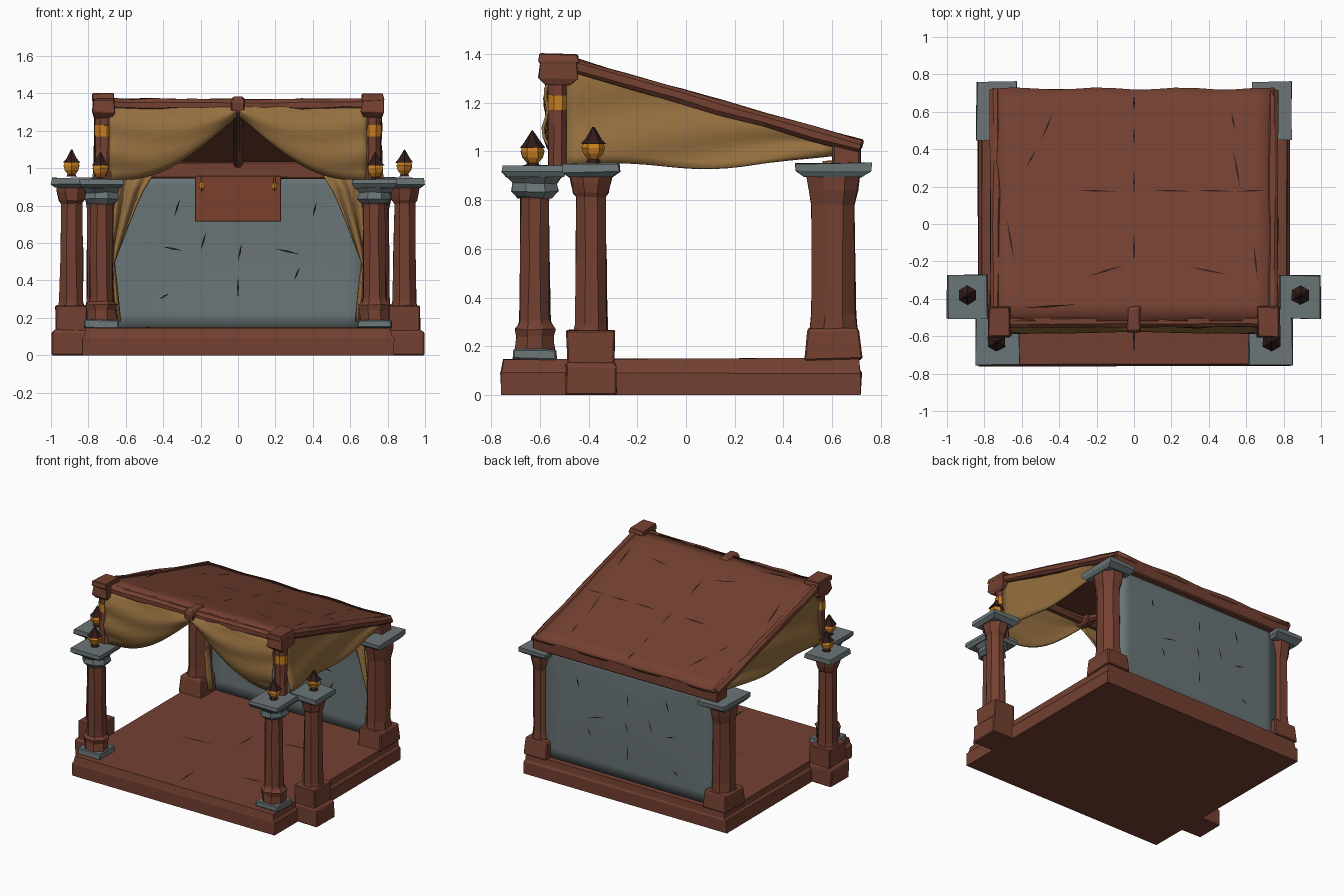
import bpy, bmesh, math, random
from mathutils import Vector

if "Cube" in bpy.data.objects:
    bpy.data.objects.remove(bpy.data.objects["Cube"])
random.seed(4)


def material(name, rgb):
    m = bpy.data.materials.new(name)
    m.diffuse_color = (*rgb, 1)
    m.use_nodes = True
    m.node_tree.nodes["Principled BSDF"].inputs["Base Color"].default_value = m.diffuse_color
    return m


WOOD = material("red_brown_wood", (0.175, 0.052, 0.031))
BANNER = material("rust_banner", (0.20, 0.053, 0.027))
SLATE = material("slate_grey", (0.145, 0.178, 0.185))
CLOTH = material("ochre_cloth", (0.30, 0.16, 0.05))
GOLD = material("orange_gold", (0.58, 0.21, 0.015))
DARK = material("dark_brown", (0.03, 0.012, 0.011))


def roof_z(y):
    return 1.365 - 0.28 * (y + 0.42)


def finish(name, bm, mat, bevel=0.0, smooth=False):
    bmesh.ops.recalc_face_normals(bm, faces=bm.faces)
    me = bpy.data.meshes.new(name)
    bm.to_mesh(me)
    bm.free()
    me.materials.append(mat)
    ob = bpy.data.objects.new(name, me)
    bpy.context.collection.objects.link(ob)
    if smooth:
        for p in me.polygons:
            p.use_smooth = True
    if bevel:
        b = ob.modifiers.new("worn_edges", 'BEVEL')
        b.width, b.segments = bevel, 1
    return ob


def loft(name, cx, cy, rings, mat, sides=4, jitter=0.004, bevel=0.0):
    """Stack of polygon rings (z, half width x, half width y)."""
    bm = bmesh.new()
    k = 1 / math.cos(math.pi / sides)
    loops = []
    for z, hx, hy in rings:
        loop = []
        for i in range(sides):
            a = 2 * math.pi * (i + 0.5) / sides
            j = [random.uniform(-jitter, jitter) for _ in range(3)]
            loop.append(bm.verts.new((cx + hx * k * math.cos(a) + j[0],
                                      cy + hy * k * math.sin(a) + j[1],
                                      max(0, z + j[2] * (z > 0)))))
        loops.append(loop)
    for a, b in zip(loops, loops[1:]):
        for i in range(sides):
            n = (i + 1) % sides
            bm.faces.new((a[i], a[n], b[n], b[i]))
    bm.faces.new(loops[0][::-1])
    bm.faces.new(loops[-1])
    return finish(name, bm, mat, bevel)


def box(name, lo, hi, mat, bevel=0.008, jitter=0.003):
    cx, cy = (lo[0] + hi[0]) / 2, (lo[1] + hi[1]) / 2
    hx, hy = (hi[0] - lo[0]) / 2, (hi[1] - lo[1]) / 2
    return loft(name, cx, cy, [(lo[2], hx, hy), (hi[2], hx, hy)], mat, 4, jitter, bevel)


def beam(name, a, b, r, mat, sides=8):
    """Rough round timber between two points, with slight knots."""
    a, b = Vector(a), Vector(b)
    ob = loft(name, 0, 0, [(t / 6 * (b - a).length, rr, rr) for t, rr in
              ((0, r), (1, r * .92), (2.2, r), (3, r * 1.05), (4, r * .93), (5, r), (6, r))], mat, sides)
    ob.location = a
    ob.rotation_euler = (b - a).to_track_quat('Z', 'Y').to_euler()
    return ob


def cloth(name, fn, mat, nu=20, nv=10, thick=0.012):
    """Draped sheet from a function of (u, v)."""
    bm = bmesh.new()
    g = [[bm.verts.new(fn(i / nu, j / nv)) for j in range(nv + 1)] for i in range(nu + 1)]
    for i in range(nu):
        for j in range(nv):
            bm.faces.new((g[i][j], g[i + 1][j], g[i + 1][j + 1], g[i][j + 1]))
    ob = finish(name, bm, mat, smooth=True)
    s = ob.modifiers.new("thickness", 'SOLIDIFY')
    s.thickness, s.offset = thick, 0
    return ob


def cracks(name, lines, place, w=0.005):
    """Thin dark slivers laid on a surface."""
    bm = bmesh.new()
    for x0, y0, x1, y1 in lines:
        d = Vector((x1 - x0, y1 - y0)).normalized() * w
        mx, my = (x0 + x1) / 2, (y0 + y1) / 2
        pts = ((x0, y0), (mx - d.y, my + d.x), (x1, y1), (mx + d.y, my - d.x))
        bm.faces.new([bm.verts.new(place(*p)) for p in pts])
    finish(name, bm, DARK)


def finial(name, cx, cy, z):
    loft(name + "_neck", cx, cy, [(z, .028, .028), (z + .02, .014, .014)], DARK, 6, 0.001)
    loft(name + "_bulb", cx, cy, [(z + .01, .018, .018), (z + .035, .036, .036), (z + .06, .042, .042),
                                  (z + .082, .034, .034)], GOLD, 6, 0.002)
    loft(name + "_tip", cx, cy, [(z + .075, .046, .046), (z + .095, .03, .03), (z + .145, .003, .003)], DARK, 6, 0.002)


# platform with a front step lip
loft("platform", 0, -0.02, [(0, .835, .74), (.09, .835, .74), (.105, .82, .735), (.15, .815, .73)], WOOD)

for s, side in ((-1, "left"), (1, "right")):
    # front columns
    x, y = s * 0.73, -0.62
    loft(side + "_front_foot", x, y, [(.145, .095, .09), (.19, .09, .085)], SLATE, bevel=.006)
    loft(side + "_front_column", x, y, [(.185, .078, .08), (.24, .078, .075), (.27, .085, .082), (.29, .066, .066),
         (.31, .062, .062), (.55, .059, .06), (.80, .057, .058), (.84, .065, .065)], WOOD, 8)
    loft(side + "_front_capital", x, y, [(.81, .07, .07), (.835, .092, .095), (.87, .085, .09), (.895, .10, .11)], SLATE, 8)
    loft(side + "_front_capital_slab", x, y, [(.895, .105, .115), (.915, .118, .135), (.94, .115, .13)], SLATE)
    finial(side + "_front_finial", x + s * .005, y - .01, .94)

    # outer side columns on plinths
    x, y = s * 0.89, -0.39
    loft(side + "_outer_plinth_base", x, y, [(0, .105, .105), (.12, .105, .105), (.135, .09, .1)], WOOD, bevel=.006)
    loft(side + "_outer_plinth", x, y, [(.12, .085, .095), (.265, .085, .10)], WOOD, bevel=.006)
    loft(side + "_outer_column", x, y, [(.26, .068, .07), (.29, .064, .066), (.55, .06, .061), (.81, .056, .058),
         (.83, .068, .07), (.87, .075, .08), (.91, .08, .088)], WOOD, 8)
    loft(side + "_outer_capital_slab", x, y, [(.895, .09, .09), (.915, .112, .118), (.95, .105, .115)], SLATE)
    finial(side + "_outer_finial", x, y + .01, .955)

    # back columns
    x, y = s * 0.735, 0.605
    loft(side + "_back_foot", x, y, [(.145, .095, .118), (.26, .088, .105), (.275, .08, .10)], WOOD, bevel=.006)
    loft(side + "_back_column", x, y, [(.27, .078, .095), (.33, .072, .09), (.78, .07, .088), (.84, .082, .1), (.91, .088, .11)], WOOD, 8)
    loft(side + "_back_capital_slab", x, y, [(.895, .09, .12), (.92, .108, .155), (.95, .105, .155)], SLATE)

    # tall posts holding the roof front
    x, y = s * 0.72, -0.525
    loft(side + "_roof_post", x, y, [(.92, .048, .04), (1.1, .043, .037), (1.29, .045, .038)], WOOD, 8)
    loft(side + "_post_band", x, y, [(1.17, .045, .041), (1.23, .046, .041)], GOLD, 8, 0.001)
    loft(side + "_post_head", x, y + .003, [(1.27, .048, .05), (1.30, .062, .082), (1.36, .056, .075), (1.365, .06, .082),
         (1.4, .056, .078)], WOOD, 4, bevel=.006)

    # sloping rail at the roof edge
    beam(side + "_roof_rail", (s * .74, -.45, roof_z(-.45) - .025), (s * .74, .715, roof_z(.715) - .03), .03, WOOD)

    # front drape, gathered at the centre and falling to the posts
    def front_drape(u, v, s=s):
        x = .01 + .68 * u
        top = 1.335
        low = 1.29 - .35 * math.sin(min(1, x / .6) * math.pi / 2)
        bulge = .035 * math.sin(v * math.pi) + .012 * math.sin(v * 14 + u * 5) * u
        return (s * x, -.535 - bulge - .01 * u, top + (low - top) * v)
    cloth(side + "_front_drape", front_drape, CLOTH)

    # side drape under the sloping roof
    def side_drape(u, v, s=s):
        y = -.49 + 1.10 * u
        top = roof_z(max(y, -.44)) - .03
        low = .94 + .012 * math.sin(u * 9) + .04 * u ** 6
        out = .725 + .04 * v * (1 - u) + .01 * math.sin(v * 8 + u * 9)
        return (s * out, y, top + (low - top) * v)
    cloth(side + "_side_drape", side_drape, CLOTH)

    # tied-back curtain beside the rear wall: pinched, then flaring
    def rear_curtain(u, v, s=s):
        z = .96 - .78 * v
        inner = .46 + .20 * min(1, v / .6) ** .8 if v < .6 else .66 - .03 * (v - .6) / .4
        return (s * (inner + (.71 - inner) * u), .585 + .018 * math.sin(u * 16 + v * 2), z)
    cloth(side + "_rear_curtain", rear_curtain, CLOTH)

    # banner tassels
    loft(side + "_banner_tassel", s * .195, .57, [(.88, .004, .004), (.895, .015, .015), (.915, .013, .013),
         (.925, .005, .005), (.96, .004, .004)], GOLD, 6, 0.001)

# rear cloth wall
cloth("rear_wall", lambda u, v: (-.685 + 1.37 * u, .66 + .012 * math.sin(u * math.pi) * math.sin(v * math.pi),
                                 .14 + .85 * v), SLATE, 16, 10, .02)
# hanging banner
box("hanging_banner", (-.23, .60, .715), (.23, .615, .96), BANNER, .003, .001)


# roof panel
def roof_panel(u, v):
    y = -.52 + 1.24 * v
    edge = .006 * math.sin(u * 21) * (v > .95)
    return (-.75 + 1.5 * u, y + edge, roof_z(max(y, -.45)) - .018 + .003 * math.sin(u * 17 + v * 9))


cloth("roof_panel", roof_panel, WOOD, 14, 14, .03)

# roof timbers
for s in (-1, 1):
    beam("front_roof_beam", (s * .68, -.52, 1.34), (0, -.52, 1.335), .034, WOOD)
loft("beam_knot", 0, -.51, [(1.285, .022, .05), (1.305, .036, .065), (1.36, .036, .07), (1.382, .026, .055)], WOOD, 4, bevel=.006)
box("rear_roof_beam", (-.76, .60, .945), (.76, .715, 1.035), WOOD)
beam("centre_rafter", (0, -.48, 1.325), (0, .65, 1.015), .025, WOOD)

# weathering slivers
cracks("roof_cracks", [(.1, .18, .3, .175), (.34, .18, .52, .175), (.55, .175, .7, .18), (-.3, .18, -.1, .175),
       (0, .15, 0, .3), (0, .42, 0, .52), (0, .6, 0, .69), (-.43, .6, -.5, .44), (-.52, .4, -.58, .3),
       (.54, .5, .52, .6), (.53, .4, .57, .18), (-.25, -.28, -.05, -.22), (0, -.2, 0, -.05), (-.68, .03, -.64, -.2),
       (.3, -.23, .5, -.27), (-.6, -.45, -.3, -.43), (.64, -.1, .66, -.3)],
       lambda x, y: (x, y, roof_z(y) + .003))
wall_lines = [(0, .3, 0, .42), (0, .5, .02, .6), (-.2, .56, -.17, .66), (-.4, .58, -.3, .56), (.2, .57, .33, .54),
              (-.34, .74, -.31, .84), (.3, .4, .33, .47), (-.42, .3, -.37, .33), (.4, .74, .42, .82), (0, .7, 0, .8)]
cracks("wall_cracks_inner", wall_lines, lambda x, z: (x, .645, z))
cracks("wall_cracks_outer", wall_lines, lambda x, z: (x, .685, z))
cracks("floor_cracks", [(0, -.7, 0, -.5), (-.4, -.1, -.15, -.08), (.2, .2, .45, .22), (0, 0, 0, .2), (.3, -.4, .5, -.38)],
       lambda x, y: (x, y, .156))
